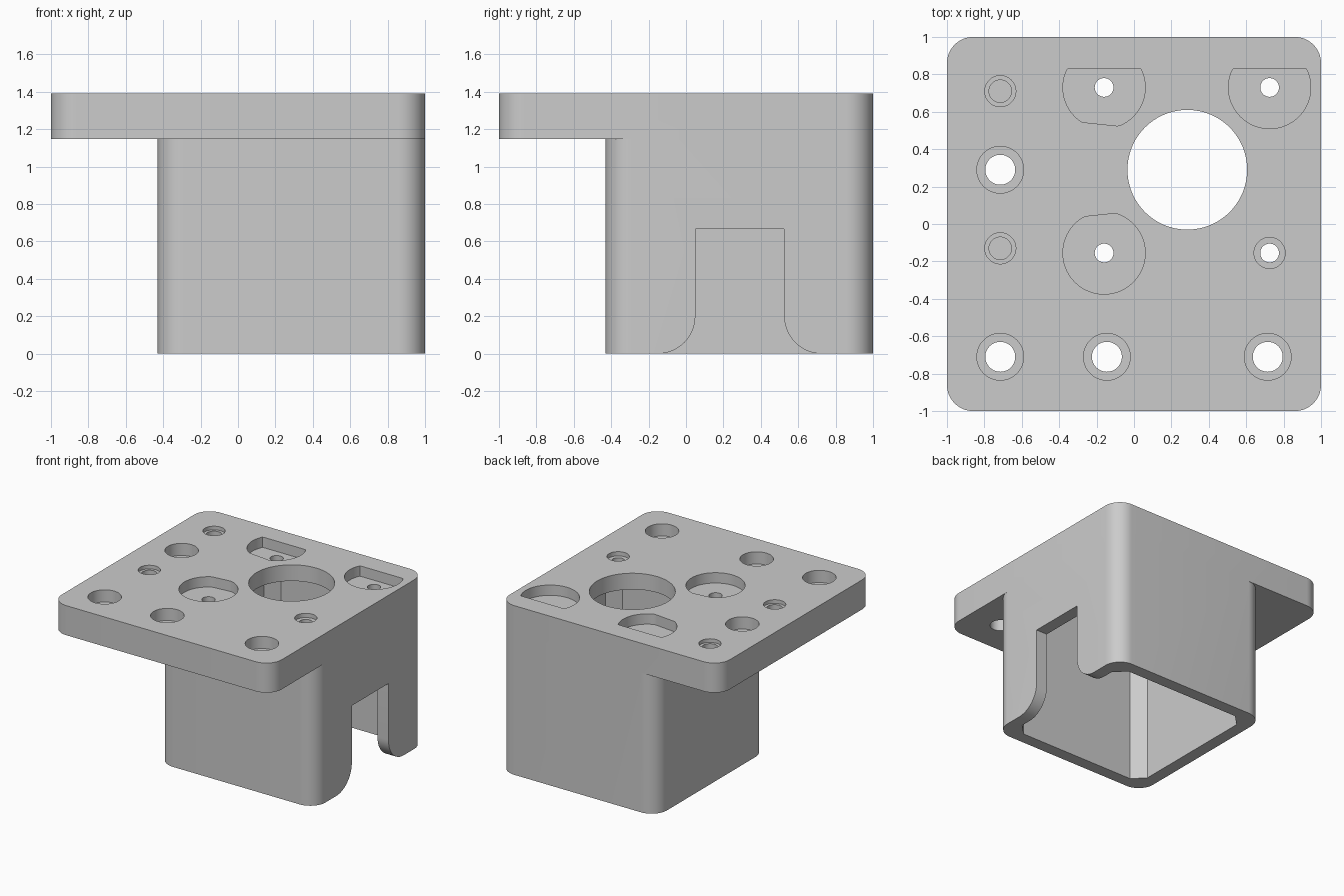
import bpy, bmesh, math
from math import cos, sin, pi, radians

if "Cube" in bpy.data.objects:
    bpy.data.objects.remove(bpy.data.objects["Cube"])

TOP, PLATE_Z, CEILING = 1.39, 1.147, 1.257
MOTOR = (0.285, 0.29)

grey = bpy.data.materials.new("light grey plastic")
grey.use_nodes = True
grey.diffuse_color = (0.6, 0.6, 0.6, 1)
grey.node_tree.nodes["Principled BSDF"].inputs["Base Color"].default_value = (0.6, 0.6, 0.6, 1)


def prism(name, points, low, high, axis="z"):
    """Extrude a counter-clockwise outline along z, or a (y, z) outline along x."""
    place = (lambda p, h: (p[0], p[1], h)) if axis == "z" else (lambda p, h: (h, p[0], p[1]))
    bm = bmesh.new()
    face = bm.faces.new([bm.verts.new(place(p, low)) for p in points])
    ext = bmesh.ops.extrude_face_region(bm, geom=[face])
    shift = place((0, 0), high - low)
    bmesh.ops.translate(bm, vec=shift, verts=[v for v in ext["geom"] if isinstance(v, bmesh.types.BMVert)])
    bmesh.ops.recalc_face_normals(bm, faces=bm.faces)
    mesh = bpy.data.meshes.new(name)
    bm.to_mesh(mesh)
    bm.free()
    mesh.materials.append(grey)
    obj = bpy.data.objects.new(name, mesh)
    bpy.context.collection.objects.link(obj)
    return obj


def arc(cx, cy, r, start, end, n=12):
    angles = [radians(start + (end - start) * i / n) for i in range(n + 1)]
    return [(cx + r * cos(a), cy + r * sin(a)) for a in angles]


def box_outline(lo_x, lo_y, hi, r, n=12):
    """Box outline with rounded corners; n=1 gives chamfers."""
    return (arc(hi - r, hi - r, r, 0, 90, n) + arc(lo_x + r, hi - r, r, 90, 180, n)
            + arc(lo_x + r, lo_y + r, r, 180, 270, n) + arc(hi - r, lo_y + r, r, 270, 360, n))


def clipped_circle(cx, cy, r, cuts=(), n=96):
    """Circle trimmed by straight cuts, each given as (direction, distance)."""
    pts = []
    for i in range(n):
        a = 2 * pi * i / n
        d = r
        for direction, dist in cuts:
            c = cos(a - radians(direction))
            if c > 0:
                d = min(d, dist / c)
        pts.append((cx + d * cos(a), cy + d * sin(a)))
    return pts


def boolean(target, tool, operation="DIFFERENCE"):
    tool.hide_render = True
    mod = target.modifiers.new(operation, "BOOLEAN")
    mod.operation = operation
    mod.solver = "EXACT"
    mod.object = tool
    bpy.context.view_layer.objects.active = target
    bpy.ops.object.modifier_apply(modifier=mod.name)
    bpy.data.objects.remove(tool)


def drill(x, y, r, low, high=TOP + 0.1, cuts=()):
    boolean(bracket, prism("drill", clipped_circle(x, y, r, cuts), low, high))


# Mounting plate joined with the motor housing below it
bracket = prism("motor_mount_bracket", box_outline(-1, -1, 1, 0.14), PLATE_Z, TOP)
boolean(bracket, prism("housing", box_outline(-0.43, -0.43, 1, 0.14), 0, PLATE_Z), "UNION")

# Hollow motor bay with chamfered corners, open at the bottom
boolean(bracket, prism("motor_bay", box_outline(-0.33, -0.33, 0.9, 0.092, 1), -0.1, CEILING))

# Cable slot in the left wall, flared at its foot
slot = ([(-0.15, -0.1), (0.725, -0.1)] + arc(0.725, 0.2, 0.2, 270, 180)
        + [(0.525, 0.665), (0.05, 0.665)] + arc(-0.15, 0.2, 0.2, 0, -90))
boolean(bracket, prism("cable_slot", slot, 0.7, 1.1, "x"))

# Large shaft opening
drill(*MOTOR, 0.32, 1.0)

# Motor screw holes in trimmed pockets
for x, y, cuts in ((-0.16, 0.73, ((90, 0.1), (-96, 0.197))),
                   (0.725, 0.73, ((90, 0.1),)),
                   (-0.16, -0.155, ((96, 0.204),))):
    drill(x, y, 0.22, TOP - 0.085, cuts=cuts)
    drill(x, y, 0.05, 1.0)
drill(0.725, -0.155, 0.083, TOP - 0.035)
drill(0.725, -0.155, 0.05, 1.0)

# Counterbored mounting holes
for x, y in ((-0.715, 0.29), (-0.715, -0.71), (-0.145, -0.71), (0.715, -0.71)):
    drill(x, y, 0.125, TOP - 0.1)
    drill(x, y, 0.08, 1.0)

# Blind stepped holes
for y in (0.71, -0.13):
    drill(-0.715, y, 0.083, TOP - 0.03)
    drill(-0.715, y, 0.06, TOP - 0.1)

# Smooth the curved walls, keep the edges crisp
bpy.ops.object.select_all(action="DESELECT")
bracket.select_set(True)
bpy.context.view_layer.objects.active = bracket
bpy.ops.object.shade_smooth_by_angle(angle=radians(30))
